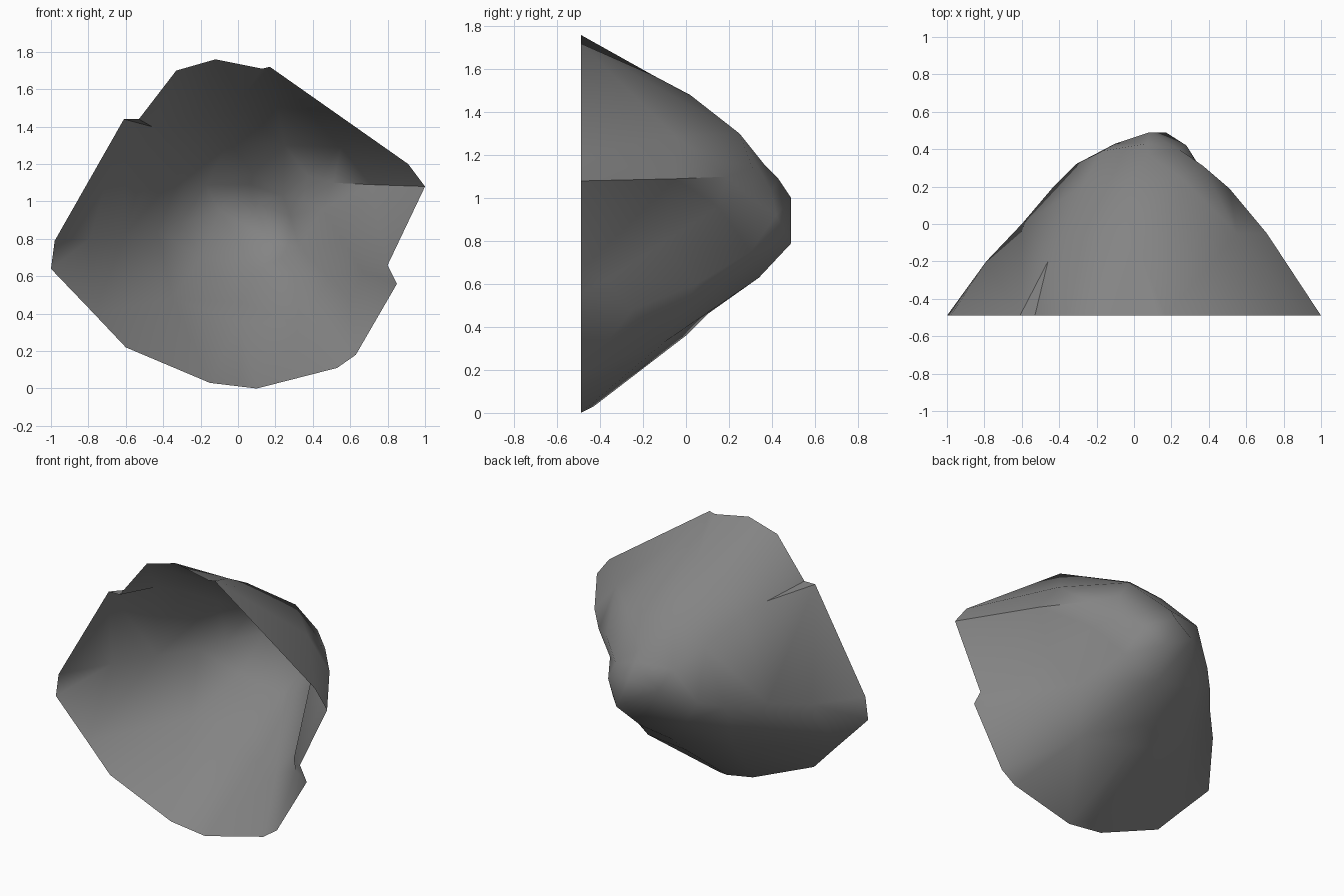
import bpy
import bmesh
import math
from mathutils import Vector
from mathutils.geometry import delaunay_2d_cdt

default_cube = bpy.data.objects.get("Cube")
if default_cube:
    bpy.data.objects.remove(default_cube, do_unlink=True)

RIM_Y = -.49

# Open rim of the shell, as (x, z) on the flat cut plane
rim = [(-.12, 1.76), (.13, 1.71), (.17, 1.72), (.91, 1.2), (1, 1.08), (.8, .66),
       (.85, .56), (.63, .18), (.53, .11), (.1, 0), (-.15, .03), (-.6, .22),
       (-.77, .4), (-1, .64), (-.98, .79), (-.61, 1.44), (-.53, 1.44), (-.33, 1.7)]

# Ridge and valley lines of the rock, as (x, y, z)
valley = [(-.46, -.2, 1.4), (-.38, -.05, 1.34), (-.28, .2, 1.2), (-.17, .39, 1.09),
          (.07, .43, 1.09), (.24, .4, 1.03), (.35, .3, 1), (.45, .15, .96),
          (.56, -.11, .79), (.67, -.37, .62)]
brow = [(.37, .31, 1.14), (.51, .19, 1.1), (.71, -.05, 1.09)]
crown = [(.03, -.15, 1.57), (.05, .02, 1.48), (.25, .25, 1.3)]
shoulder = [(-.79, -.2, .8), (-.6, 0, .83), (-.43, .2, .84), (-.31, .32, .88),
            (-.1, .43, .95), (.08, .49, 1)]
keel = [(0, -.43, .03), (0, 0, .36), (.02, .1, .46), (.1, .34, .63), (.17, .49, .79)]

# Single points that fill out the faces between the lines
upper_fill = [(-.2, -.05, 1.45), (-.05, .2, 1.32), (.08, .37, 1.15), (.55, -.05, 1.29)]
lower_fill = [(-.35, 0, .48), (-.2, .3, .7), (.35, -.1, .33), (.6, -.25, .48),
              (.48, .05, .6), (.33, .3, .75), (.28, .42, .92)]


def grey_stone():
    material = bpy.data.materials.new("grey_stone")
    material.use_nodes = True
    colour = (.23, .23, .23, 1)
    material.diffuse_color = colour
    shader = next(n for n in material.node_tree.nodes if n.type == 'BSDF_PRINCIPLED')
    shader.inputs["Base Color"].default_value = colour
    return material


def build_shell(name, rim, lines, fills):
    """Triangulate the rim, lines and points in the cut plane, then pull to depth."""
    points = [Vector((x, RIM_Y, z)) for x, z in rim]
    count = len(points)
    edges = [(i, (i + 1) % count) for i in range(count)]
    for line in lines:
        start = len(points)
        points += [Vector(p) for p in line]
        edges += [(i, i + 1) for i in range(start, len(points) - 1)]
    for fill in fills:
        points += [Vector(p) for p in fill]

    flat = [Vector((p.x, p.z)) for p in points]
    verts, _, faces, sources = delaunay_2d_cdt(flat, edges, [], 1, 1e-5)[:4]

    bm = bmesh.new()
    made = []
    for vert, source in zip(verts, sources):
        depth = points[source[0]].y if source else RIM_Y
        made.append(bm.verts.new((vert.x, depth, vert.y)))
    for face in faces:
        bm.faces.new([made[i] for i in face])

    # Turn every face outward, away from the open rim
    bm.normal_update()
    bmesh.ops.reverse_faces(bm, faces=[f for f in bm.faces if f.normal.y < 0])

    mesh = bpy.data.meshes.new(name)
    bm.to_mesh(mesh)
    bm.free()
    shell = bpy.data.objects.new(name, mesh)
    bpy.context.collection.objects.link(shell)
    return shell


rock = build_shell("rock_shell", rim, [valley, brow, crown, shoulder, keel],
                   [upper_fill, lower_fill])
rock.data.materials.append(grey_stone())

# Soft faces with the hard valley kept sharp
bpy.ops.object.select_all(action='DESELECT')
rock.select_set(True)
bpy.context.view_layer.objects.active = rock
bpy.ops.object.shade_smooth_by_angle(angle=math.radians(50))
